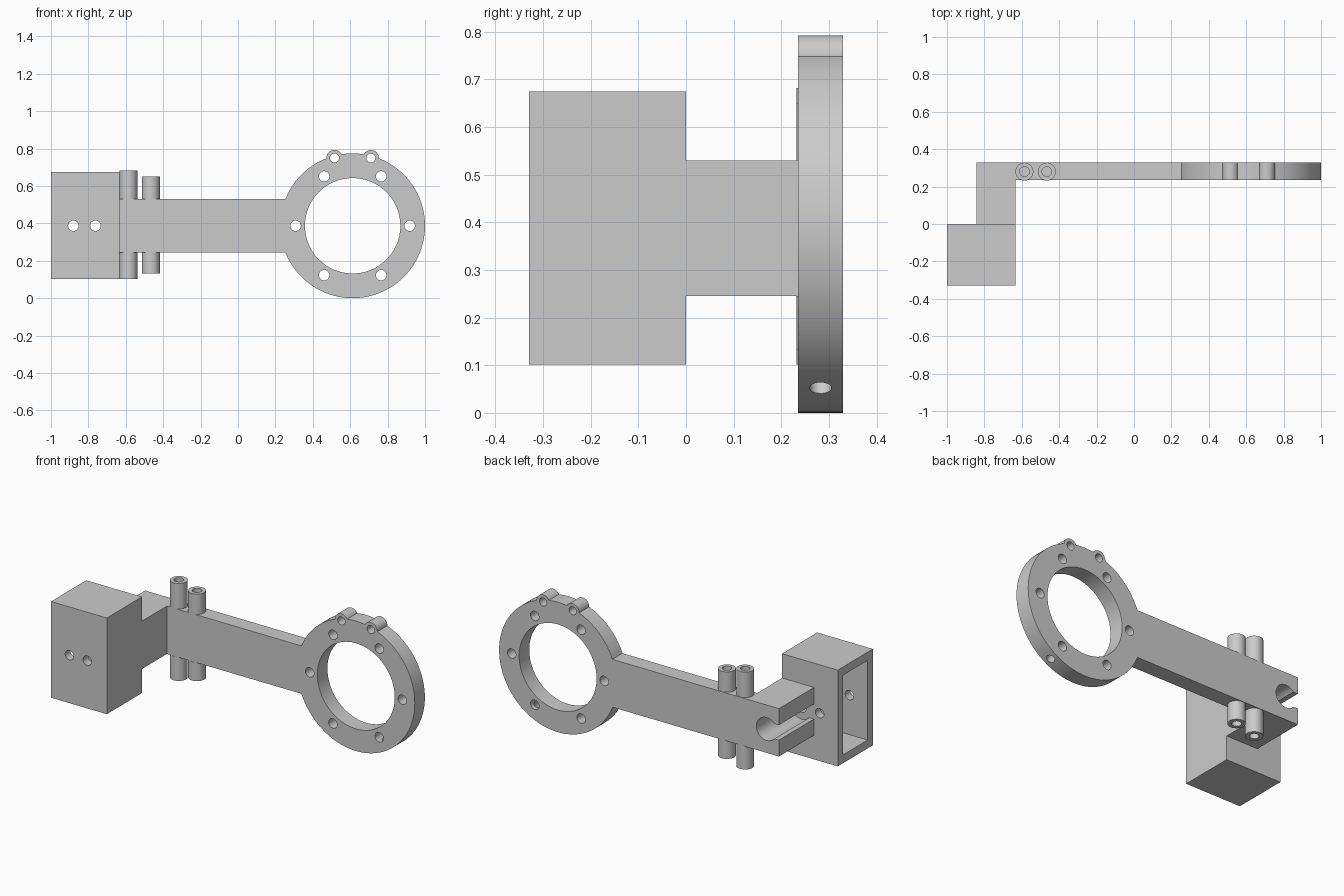
import bpy
from math import cos, sin, radians, pi
from mathutils import Vector

if "Cube" in bpy.data.objects:
    bpy.data.objects.remove(bpy.data.objects["Cube"])

# Single material
grey = bpy.data.materials.new("plain_grey")
grey.use_nodes = True
tone = (0.6, 0.6, 0.6, 1)
grey.diffuse_color = tone
grey.node_tree.nodes["Principled BSDF"].inputs["Base Color"].default_value = tone


def box(name, low, high):
    low, high = Vector(low), Vector(high)
    bpy.ops.mesh.primitive_cube_add(size=1, location=(low + high) / 2)
    ob = bpy.context.object
    ob.name = name
    ob.scale = high - low
    bpy.ops.object.transform_apply(location=True, rotation=True, scale=True)
    ob.data.materials.append(grey)
    return ob


def rod(name, start, end, radius, sides=32):
    start, end = Vector(start), Vector(end)
    axis = end - start
    bpy.ops.mesh.primitive_cylinder_add(vertices=sides, radius=radius, depth=axis.length,
                                        location=(start + end) / 2)
    ob = bpy.context.object
    ob.name = name
    ob.rotation_euler = axis.to_track_quat("Z", "Y").to_euler()
    bpy.ops.object.transform_apply(location=True, rotation=True, scale=True)
    ob.data.materials.append(grey)
    return ob


def combine(target, tool, operation):
    """Apply a boolean and discard the tool."""
    bpy.context.view_layer.objects.active = target
    mod = target.modifiers.new("shape", "BOOLEAN")
    mod.operation, mod.solver, mod.object = operation, "EXACT", tool
    bpy.ops.object.modifier_apply(modifier=mod.name)
    bpy.data.objects.remove(tool)


def smooth(ob):
    bpy.ops.object.select_all(action="DESELECT")
    ob.select_set(True)
    bpy.context.view_layer.objects.active = ob
    bpy.ops.object.shade_smooth_by_angle(angle=radians(30))


MID = 0.387                      # height of the centre line
FRONT, BACK = 0.235, 0.33        # plate thickness range
RING_X, RING_R = 0.613, 0.387


def across(name, x, z, radius, sides=32, margin=0.0):
    return rod(name, (x, FRONT - margin, z), (x, BACK + margin, z), radius, sides)


def on_ring(radius, degrees):
    a = radians(degrees)
    return RING_X + radius * cos(a), MID + radius * sin(a)


# Hollow mount box, open on its right side
mount = box("mount_box", (-1, -0.33, 0.102), (-0.633, 0, 0.675))
combine(mount, box("cavity", (-1.1, -0.28, 0.152), (-0.683, -0.05, 0.625)), "DIFFERENCE")
for x in (-0.88, -0.762):
    combine(mount, rod("screw_hole", (x, -0.4, MID), (x, 0.1, MID), 0.028), "DIFFERENCE")
smooth(mount)

# Arm with its offset block, ring and two lugs
arm = box("arm_and_ring", (-0.843, FRONT, 0.245), (0.4, BACK, 0.53))
combine(arm, box("block", (-0.843, 0, 0.245), (-0.633, BACK, 0.53)), "UNION")
combine(arm, across("ring", RING_X, MID, RING_R, 96), "UNION")
lugs = [on_ring(0.375, angle) for angle in (75, 105)]
for x, z in lugs:
    combine(arm, across("lug", x, z, 0.043), "UNION")

# Ring bore, bolt circle and lug holes
combine(arm, across("bore", RING_X, MID, 0.255, 96, 0.1), "DIFFERENCE")
for i in range(6):
    combine(arm, across("bolt_hole", *on_ring(0.305, 60 * i), 0.028, 32, 0.1), "DIFFERENCE")
for x, z in lugs:
    combine(arm, across("lug_hole", x, z, 0.024, 32, 0.1), "DIFFERENCE")

# Radial set screw hole in the rim
(x0, z0), (x1, z1) = on_ring(0.305, -60), on_ring(0.45, -60)
mid_y = (FRONT + BACK) / 2
combine(arm, rod("set_screw_hole", (x0, mid_y, z0), (x1, mid_y, z1), 0.023), "DIFFERENCE")

# Keyhole slot through the block
combine(arm, rod("keyhole", (-0.762, -0.1, MID), (-0.762, 0.5, MID), 0.068, 48), "DIFFERENCE")
combine(arm, box("slot", (-0.9, -0.1, MID - 0.045), (-0.762, 0.5, MID + 0.045)), "DIFFERENCE")
smooth(arm)

# Blind tubes standing out above and below the arm
for label, x, half in (("outer", -0.586, 0.29), ("inner", -0.466, 0.259)):
    for side, sign, face in (("upper", 1, 0.53), ("lower", -1, 0.245)):
        tip = MID + 0.005 + sign * half
        tube = rod(f"{label}_{side}_tube", (x, 0.28, face), (x, 0.28, tip), 0.048)
        hole = rod("tube_hole", (x, 0.28, face + sign * 0.01), (x, 0.28, tip + sign * 0.1), 0.026)
        combine(tube, hole, "DIFFERENCE")
        smooth(tube)
